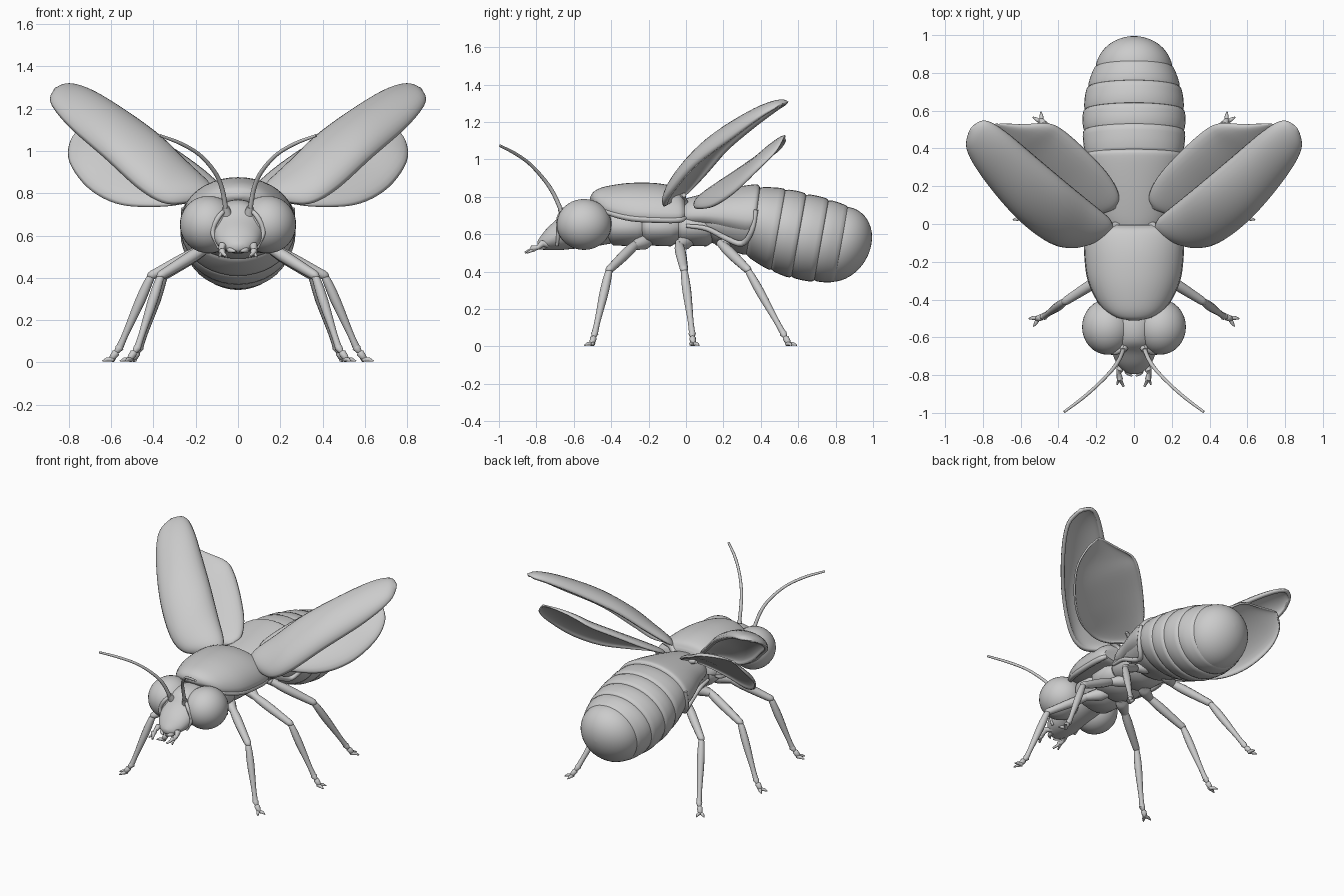
import bpy, bmesh, math
from mathutils import Vector

if "Cube" in bpy.data.objects:
    bpy.data.objects.remove(bpy.data.objects["Cube"], do_unlink=True)

grey = bpy.data.materials.new("shell_grey")
grey.use_nodes = True
grey.diffuse_color = (0.6, 0.6, 0.6, 1)
grey.node_tree.nodes["Principled BSDF"].inputs["Base Color"].default_value = (0.6, 0.6, 0.6, 1)


def add_object(name, mesh, angle=50):
    ob = bpy.data.objects.new(name, mesh)
    bpy.context.collection.objects.link(ob)
    mesh.materials.clear()
    mesh.materials.append(grey)
    bpy.ops.object.select_all(action="DESELECT")
    ob.select_set(True)
    bpy.context.view_layer.objects.active = ob
    bpy.ops.object.shade_smooth_by_angle(angle=math.radians(angle))
    return ob


def mesh_from(name, bm):
    bmesh.ops.recalc_face_normals(bm, faces=bm.faces)
    me = bpy.data.meshes.new(name)
    bm.to_mesh(me)
    bm.free()
    return me


def spline(pts, n):
    """Sample n+1 points on a smooth curve through pts, any dimension."""
    p = [[2 * a - b for a, b in zip(pts[0], pts[1])], *pts,
         [2 * a - b for a, b in zip(pts[-1], pts[-2])]]
    out = []
    for k in range(n + 1):
        u = k / n * (len(pts) - 1)
        i = min(int(u), len(pts) - 2)
        t = u - i
        out.append([b + t / 2 * (c - a + t * (2 * a - 5 * b + 4 * c - d + t * (3 * (b - c) + d - a)))
                    for a, b, c, d in zip(*p[i:i + 4])])
    return out


def loft(name, rings, lean=0.0, sides=40):
    """Each ring is y, half width, top z, widest z, bottom z."""
    bm = bmesh.new()
    loops = []
    for y, rx, top, mid, low in rings:
        loop = []
        for k in range(sides):
            a = math.tau * k / sides
            s = math.sin(a)
            z = mid + s * (top - mid if s > 0 else mid - low)
            loop.append(bm.verts.new((rx * math.cos(a), y + lean * (z - mid), z)))
        loops.append(loop)
    for a, b in zip(loops, loops[1:]):
        for k in range(sides):
            bm.faces.new((a[k], a[k - 1], b[k - 1], b[k]))
    bm.faces.new(loops[0])
    bm.faces.new(loops[-1])
    return add_object(name, mesh_from(name, bm))


def tube(name, pts, radii, smooth=0):
    """Round limb through pts with a radius at each."""
    rows = [(*p, r) for p, r in zip(pts, radii)]
    if smooth:
        rows = spline(rows, smooth)
    cu = bpy.data.curves.new(name, "CURVE")
    cu.dimensions = "3D"
    cu.bevel_depth = 1
    cu.bevel_resolution = 3
    cu.use_fill_caps = True
    sp = cu.splines.new("POLY")
    sp.points.add(len(rows) - 1)
    for pt, (x, y, z, r) in zip(sp.points, rows):
        pt.co = (x, y, z, 1)
        pt.radius = r
    tmp = bpy.data.objects.new(name + "_path", cu)
    bpy.context.collection.objects.link(tmp)
    me = bpy.data.meshes.new_from_object(tmp.evaluated_get(bpy.context.evaluated_depsgraph_get()))
    bpy.data.objects.remove(tmp, do_unlink=True)
    return add_object(name, me)


def ball(name, centre, radii):
    bm = bmesh.new()
    bmesh.ops.create_uvsphere(bm, u_segments=32, v_segments=20, radius=1)
    bmesh.ops.scale(bm, vec=radii, verts=bm.verts)
    bmesh.ops.translate(bm, vec=centre, verts=bm.verts)
    return add_object(name, mesh_from(name, bm))


def wing(name, inner, outer, bulge, thick, s):
    """Domed shell between an inner and an outer edge."""
    bm = bmesh.new()
    n, m = 36, 14
    lift = Vector((-0.15, -0.58, 0.8)) * bulge
    grid = []
    for i, (a, b) in enumerate(zip(spline(inner, n), spline(outer, n))):
        grow = math.sin(math.pi * i / n)
        row = []
        for j in range(m + 1):
            t = (1 - math.cos(math.pi * j / m)) / 2
            p = Vector(a).lerp(Vector(b), t) + lift * grow * 2 * math.sqrt(t * (1 - t))
            row.append(bm.verts.new((p.x * s, p.y, p.z)))
        grid.append(row)
    for a, b in zip(grid, grid[1:]):
        for j in range(m):
            bm.faces.new((a[j], a[j + 1], b[j + 1], b[j]))
    bmesh.ops.remove_doubles(bm, verts=bm.verts, dist=0.0005)
    ob = add_object(name, mesh_from(name, bm), 60)
    sol = ob.modifiers.new("thickness", "SOLIDIFY")
    sol.thickness = thick
    sol.offset = 0


# Abdomen: overlapping leaning segments and a rounded tail
stations = [(0.05, .15, .79, .68, .60), (0.35, .255, .85, .68, .49), (0.49, .268, .84, .63, .41),
            (0.60, .265, .815, .60, .37), (0.72, .247, .785, .57, .35), (0.83, .205, .745, .55, .348)]


def grown(ring, g):
    y, rx, top, mid, low = ring
    return (y, rx + g, top + g, mid, low - g)


for i, (a, b) in enumerate(zip(stations, stations[1:])):
    rings = []
    for t, g in ((0, -.02), (.04, -.004), (.2, .003), (.5, .006), (.8, .006), (.97, .003), (1.04, -.006), (1.05, -.025)):
        rings.append(grown([p + (q - p) * t for p, q in zip(a, b)], g))
    loft(f"abdomen_segment_{i + 1}", rings, 0.18)
tail = []
for k in range(12):
    a = math.pi / 2 * k / 11.2
    c = math.cos(a)
    tail.append((0.81 + 0.182 * math.sin(a), .205 * c, .55 + .198 * c, .55, .55 - .205 * c))
loft("tail_cap", tail, 0.16)

# Thorax: belly plates, rear back plate and front shield
for i, y in enumerate((-0.42, -0.24, -0.05, 0.13)):
    w = (.155, .17, .165, .18)[i]
    loft(f"belly_plate_{i + 1}", [(y, w - .03, .74, .64, .57), (y + .03, w, .76, .64, .54),
                                  (y + .16, w + .005, .77, .64, .535), (y + .2, w - .02, .76, .64, .56)])
loft("rear_back_plate", spline([(-.04, .13, .78, .70, .64), (.02, .17, .80, .70, .63), (.12, .20, .825, .70, .62),
                                (.24, .245, .85, .69, .58), (.33, .268, .865, .68, .55),
                                (.365, .266, .863, .68, .56), (.38, .24, .84, .68, .60)], 20), 0.12)
shield = [(-.512, .02, .80, .79, .78), (-.49, .10, .83, .78, .755), (-.43, .178, .855, .735, .71),
          (-.3, .242, .874, .70, .67), (-.15, .262, .872, .69, .66), (-.04, .258, .845, .69, .66),
          (-.005, .235, .80, .70, .67)]
loft("front_shield", spline(shield, 30))

# Head with tapering snout
loft("head", spline([(-.40, .11, .74, .65, .55), (-.52, .13, .77, .65, .53), (-.62, .12, .755, .63, .52),
                     (-.68, .115, .69, .60, .515), (-.74, .09, .635, .57, .515),
                     (-.78, .05, .585, .55, .52), (-.795, .015, .56, .55, .535)], 24))
ball("upper_lip", (0, -.765, .54), (.045, .03, .022))

for s, side in ((1, "left"), (-1, "right")):
    def mir(pts):
        return [(x * s, y, z) for x, y, z in pts]

    # Eyes, brow rims, antennae and mouthparts
    ball(side + "_eye", (.139 * s, -.545, .652), (.136, .147, .136))
    tube(side + "_face_rim", mir([(.05, -.65, .73), (.09, -.68, .69), (.12, -.68, .62), (.09, -.69, .54)]),
         (.008, .012, .012, .008), 14)
    tube(side + "_antenna_socket", mir([(.05, -.645, .69), (.057, -.67, .735)]), (.026, .016))
    tube(side + "_antenna", mir([(.055, -.66, .71), (.075, -.71, .82), (.11, -.765, .90),
                                 (.18, -.84, .98), (.27, -.92, 1.035), (.37, -.995, 1.073)]),
         (.012, .011, .010, .009, .009, .007), 30)
    tube(side + "_palp", mir([(.05, -.72, .54), (.075, -.77, .55), (.08, -.79, .53), (.075, -.82, .525),
                              (.07, -.83, .515), (.055, -.86, .502)]), (.016, .019, .012, .017, .01, .006))
    tube(side + "_palp_tip", mir([(.075, -.81, .52), (.09, -.85, .50)]), (.012, .004))
    tube(side + "_jaw", mir([(.04, -.75, .535), (.035, -.785, .53), (.01, -.805, .525)]), (.016, .013, .004), 6)

    # Rims along the lower edges of the front shield and the rear plate
    tube(side + "_shield_rim", mir([(r[1] - .015, r[0], r[3] - .012) for r in shield[1:]]),
         (.010, .015, .018, .018, .018, .012), 24)
    tube(side + "_plate_rim", mir([(.258, .375, .73), (.252, .352, .62), (.20, .30, .55), (.185, .21, .58),
                                   (.18, .11, .63), (.17, .0, .645)]), (.012, .014, .016, .015, .014, .01), 20)

    # Legs: hip, knee, ankle, toe
    for pos, chain in (("front", [(.13, -.26, .555), (.365, -.41, .41), (.475, -.488, .07), (.515, -.503, .014)]),
                       ("middle", [(.13, -.04, .555), (.41, -.01, .41), (.56, .033, .07), (.60, .038, .014)]),
                       ("hind", [(.13, .18, .555), (.35, .33, .41), (.465, .52, .07), (.495, .55, .014)])):
        hip, knee, ankle, toe = [Vector(p) for p in mir(chain)]
        name = f"{side}_{pos}_"
        root = Vector((.05 * s, hip.y + .07, .56))
        tube(name + "hip", [root, root.lerp(hip, .5), hip.lerp(knee, .12)], (.022, .04, .024), 8)
        tube(name + "thigh", [hip, hip.lerp(knee, .35), hip.lerp(knee, .85), knee, knee.lerp(ankle, .03)],
             (.02, .029, .024, .021, .012), 12)
        tube(name + "shin", [knee.lerp(hip, .04), knee.lerp(ankle, .06), knee.lerp(ankle, .35),
                             knee.lerp(ankle, .8), ankle], (.012, .02, .024, .016, .017), 14)
        tube(name + "foot", [ankle.lerp(knee, .04), ankle, ankle.lerp(toe, .35), ankle.lerp(toe, .45),
                             ankle.lerp(toe, .8), toe], (.012, .02, .012, .018, .016, .011))
        ahead = Vector((toe.x - knee.x, toe.y - knee.y, 0)).normalized()
        across = Vector((-ahead.y, ahead.x, 0))
        for c in (-1, 1):
            tip = toe + ahead * .036 + across * .025 * c
            tip.z = .006
            tube(f"{name}claw_{c + 2}", [toe - ahead * .012, toe + ahead * .016 + across * .016 * c, tip],
                 (.012, .010, .003))

    # Wing cases and hind wings
    wing(side + "_wing_case",
         [(.12, -.03, .79), (.14, .025, .83), (.24, .11, .92), (.38, .225, 1.05), (.54, .36, 1.165),
          (.69, .485, 1.26), (.79, .54, 1.298), (.86, .505, 1.288)],
         [(.12, -.03, .79), (.22, -.085, .765), (.34, -.11, .755), (.46, -.075, .82), (.62, .05, .965),
          (.79, .25, 1.115), (.875, .40, 1.225), (.86, .505, 1.288)], .085, .024, s)
    wing(side + "_hind_wing",
         [(.11, .08, .79), (.085, .15, .82), (.14, .26, .88), (.26, .39, .97), (.38, .495, 1.045),
          (.46, .53, 1.09), (.58, .525, 1.11), (.73, .53, 1.125)],
         [(.11, .08, .79), (.24, .05, .755), (.38, .065, .737), (.56, .145, .748), (.70, .255, .82),
          (.79, .38, .94), (.79, .48, 1.04), (.73, .53, 1.125)], .065, .012, s)
    tube(side + "_wing_hinge", mir([(.09, -.01, .76), (.13, -.02, .795), (.18, -.01, .81)]), (.025, .02, .012), 8)
    tube(side + "_hind_hinge", mir([(.10, .09, .77), (.12, .11, .80), (.17, .13, .82)]), (.025, .018, .01), 8)
